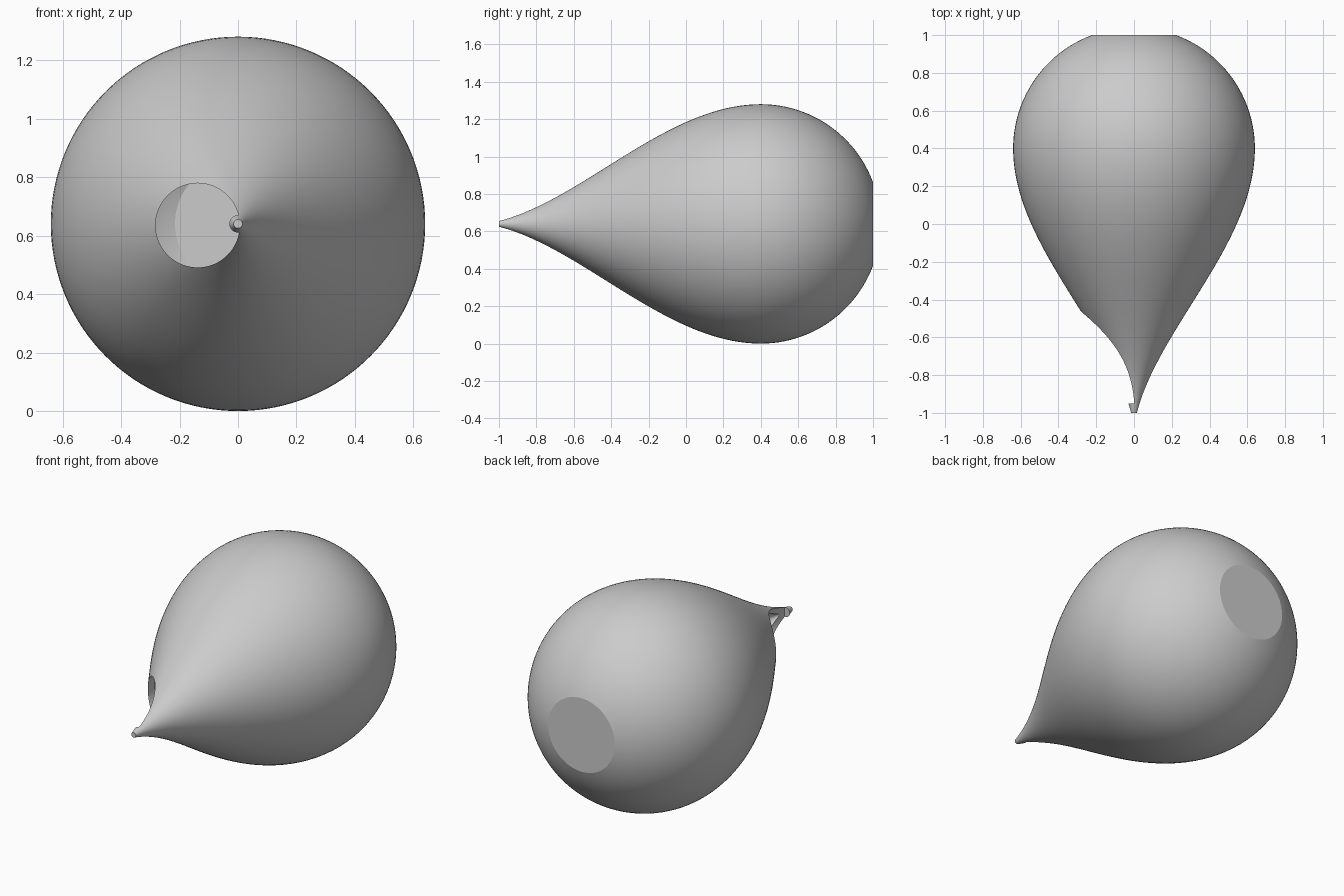
import bpy
import bmesh
import math
from mathutils import Matrix, Vector

cube = bpy.data.objects.get("Cube")
if cube:
    bpy.data.objects.remove(cube, do_unlink=True)

RADIUS = 0.64      # widest radius, also height of the axis
BELLY = 0.4        # where the belly is widest along y
WALL = 0.04
SEGMENTS = 128


def drop_profile(inset):
    """Half outline of the drop as (distance from axis, y), cut flat at the back."""
    ctrl = [Vector(p) for p in ((0.015, -1), (0.13, -0.55), (0.64, -0.1), (0.64, BELLY))]
    points = []
    for i in range(40):
        t = i / 40
        u = 1 - t
        p = u**3 * ctrl[0] + 3*u*u*t * ctrl[1] + 3*u*t*t * ctrl[2] + t**3 * ctrl[3]
        if p.x - inset > 0.005:
            points.append((p.x - inset, p.y))
    # Round rear half, ending at the flat mounting face
    ball = RADIUS - inset
    end = math.asin((1 - inset - BELLY) / ball)
    for i in range(25):
        a = end * i / 24
        points.append((ball * math.cos(a), BELLY + ball * math.sin(a)))
    return points


def lathe(name, profile):
    """Closed solid of revolution about the y axis at height RADIUS."""
    bm = bmesh.new()
    rings = []
    for r, y in profile:
        ring = []
        for k in range(SEGMENTS):
            a = math.tau * k / SEGMENTS
            ring.append(bm.verts.new((r * math.cos(a), y, RADIUS + r * math.sin(a))))
        rings.append(ring)
    for a, b in zip(rings, rings[1:]):
        for k in range(SEGMENTS):
            n = (k + 1) % SEGMENTS
            bm.faces.new((a[k], a[n], b[n], b[k]))
    bm.faces.new(rings[0])
    bm.faces.new(rings[-1])
    return finish(name, bm)


def finish(name, bm):
    bmesh.ops.recalc_face_normals(bm, faces=bm.faces)
    mesh = bpy.data.meshes.new(name)
    bm.to_mesh(mesh)
    bm.free()
    obj = bpy.data.objects.new(name, mesh)
    bpy.context.collection.objects.link(obj)
    return obj


def cut(target, cutter):
    mod = target.modifiers.new(cutter.name, 'BOOLEAN')
    mod.operation = 'DIFFERENCE'
    mod.solver = 'EXACT'
    mod.object = cutter
    bpy.context.view_layer.objects.active = target
    bpy.ops.object.modifier_apply(modifier=mod.name)
    bpy.data.objects.remove(cutter, do_unlink=True)


# Drop-shaped shell
shell = lathe("drop_shell", drop_profile(0))
cut(shell, lathe("cavity_cutter", drop_profile(WALL)))

# Round entrance beside the tip, bored straight back into the cavity
bm = bmesh.new()
bmesh.ops.create_cone(
    bm, cap_ends=True, segments=64, radius1=0.144, radius2=0.144, depth=0.95,
    matrix=Matrix.Translation((-0.138, -0.475, 0.635)) @ Matrix.Rotation(math.pi / 2, 4, 'X'))
cut(shell, finish("entrance_cutter", bm))

# Smooth skin with crisp entrance and mounting face
bpy.ops.object.select_all(action='DESELECT')
shell.select_set(True)
bpy.context.view_layer.objects.active = shell
bpy.ops.object.shade_smooth_by_angle(angle=math.radians(18))
